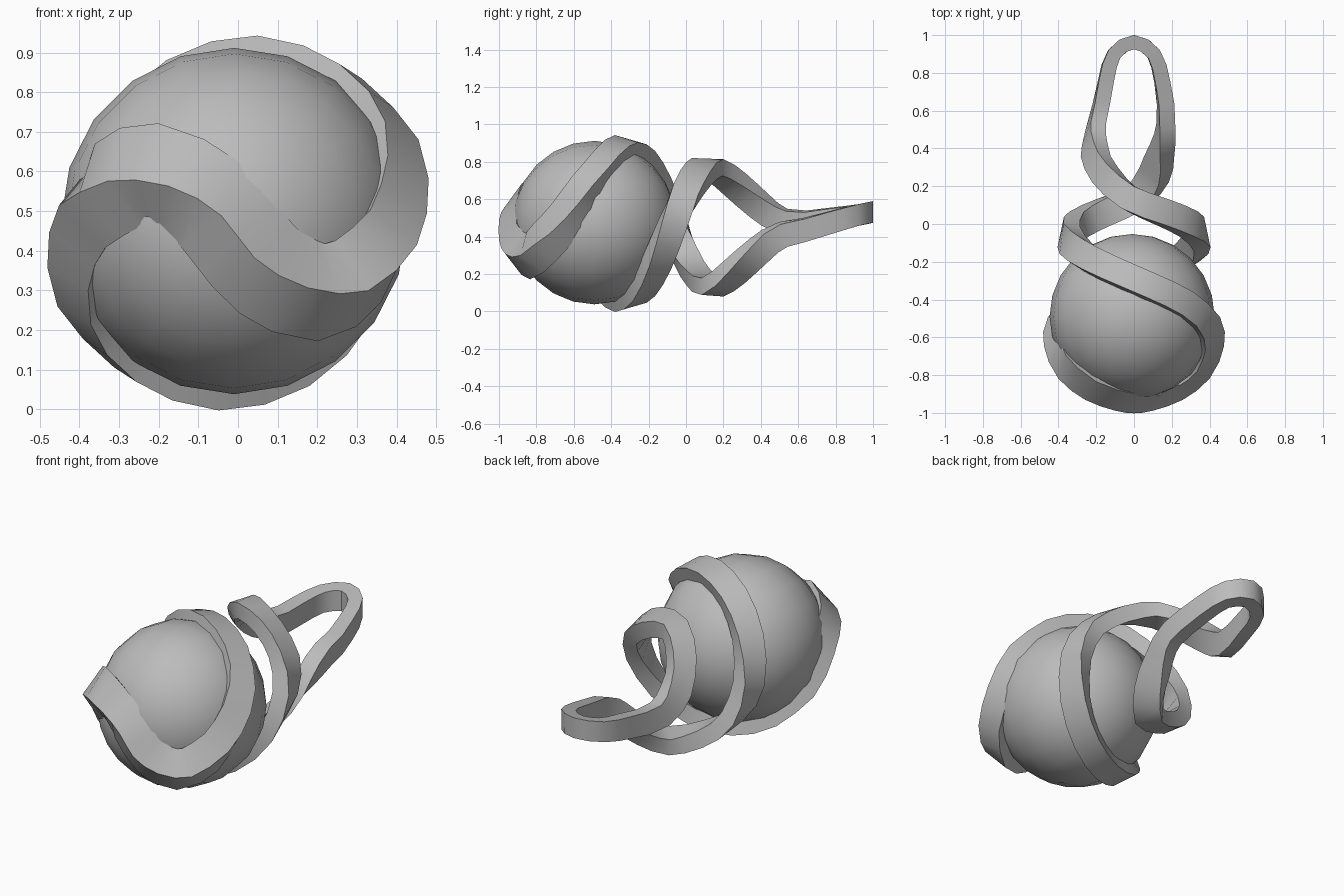
import bpy, bmesh, math
from mathutils import Vector

cube = bpy.data.objects.get("Cube")
if cube:
    bpy.data.objects.remove(cube)

MID = 0.47        # height of the two-fold axis
BALL_Y = -0.49    # ball centre along the axis
STEPS = 2         # rings per path point


def clamp(v):
    return max(0.0, min(1.0, v))


def mix(a, b, f):
    return a + (b - a) * f


def half_turn(p):
    return Vector((-p.x, p.y, -p.z))


grey = bpy.data.materials.new("plain_grey")
grey.use_nodes = True
colour = (0.5, 0.5, 0.5, 1)
grey.diffuse_color = colour
grey.node_tree.nodes["Principled BSDF"].inputs["Base Color"].default_value = colour

# Ball
bpy.ops.mesh.primitive_uv_sphere_add(segments=20, ring_count=12, radius=0.437,
                                     location=(-0.01, BALL_Y, MID + 0.005),
                                     rotation=(math.pi / 2, 0, 0))
ball = bpy.context.object
ball.name = "ball"
ball.data.materials.append(grey)
bpy.ops.object.shade_smooth()

# Half of the band: centre line from the front, round the ball, to the tail tip
path = [Vector(p) for p in (
    (0, -.907, 0), (.08, -.895, -.09), (.21, -.845, -.15), (.325, -.76, -.095),
    (.383, -.64, .035), (.375, -.53, .205), (.26, -.42, .345), (.07, -.33, .41),
    (-.13, -.24, .36), (-.28, -.155, .21), (-.345, -.07, 0), (-.29, 0, -.17),
    (-.15, .065, -.275), (.02, .14, -.32), (.13, .26, -.235), (.18, .39, -.12),
    (.185, .52, -.035), (.15, .75, -.01), (.105, .9, 0), (0, .963, 0))]
last = len(path) - 1
ghost = [half_turn(path[1])] + path + [half_turn(path[-2])]


def spline(u):
    """Point and direction on a smooth curve through the path."""
    i = min(int(u), last - 1)
    f = u - i
    a, b, c, d = ghost[i:i + 4]
    m, n = (c - a) / 2, (d - b) / 2
    k2, k3 = 3 * (c - b) - 2 * m - n, 2 * (b - c) + m + n
    return b + m * f + k2 * f * f + k3 * f ** 3, (m + 2 * k2 * f + 3 * k3 * f * f).normalized()


def section(u):
    """Four corners of the band, turned on edge and flattened at the front."""
    p, along = spline(u)
    core = min(mix(BALL_Y, p.y, clamp((p.y + .33) / .33)), .75)
    out = p - Vector((0, core, 0))
    out = (out - along * out.dot(along)).normalized()
    side = out.cross(along)
    front = clamp((5.5 - u) / 2.5)
    tail = clamp((u - 14) / 4)
    lean = 10 * clamp((9 - u) / 3) * (1 - front)
    tilt = math.radians(45 * front + lean + 18 * max(0, 1 - abs(u - 2) / 1.5))
    wide = mix(mix(.14, .182, front), .115, tail) / 2
    thick = mix(mix(.09, .182, front), .075, tail) / 2
    depth = mix(1, .74, front)
    corners = []
    for s, t in ((1, 1), (-1, 1), (-1, -1), (1, -1)):
        across = s * wide * math.cos(tilt) + t * thick * math.sin(tilt)
        raised = t * thick * math.cos(tilt) - s * wide * math.sin(tilt)
        corners.append(p + side * across + out * raised * depth)
    return corners


def place(p):
    """Raise the tail tip, lower the front and the loop, sway the loop sideways."""
    lift = .085 * clamp((p.y - .6) / .4) - .023 * clamp(p.y / .1)
    lift -= .035 * clamp((-p.y - .7) / .2)
    sway = -.035 * clamp(1 - abs(p.y - .36) / .3)
    return p + Vector((sway, 0, MID + lift))


# Band: both halves joined into one closed loop
bm = bmesh.new()
for turn in (lambda p: p, half_turn):
    rings = [[bm.verts.new(place(turn(c))) for c in section(k / STEPS)]
             for k in range(last * STEPS + 1)]
    for a, b in zip(rings, rings[1:]):
        for k in range(4):
            j = (k + 1) % 4
            bm.faces.new((a[k], a[j], b[j], b[k]))
bmesh.ops.remove_doubles(bm, verts=bm.verts, dist=0.004)
bmesh.ops.recalc_face_normals(bm, faces=bm.faces)
mesh = bpy.data.meshes.new("twisted_band")
bm.to_mesh(mesh)
bm.free()
mesh.materials.append(grey)
band = bpy.data.objects.new("twisted_band", mesh)
bpy.context.collection.objects.link(band)
bpy.ops.object.select_all(action='DESELECT')
band.select_set(True)
bpy.context.view_layer.objects.active = band
bpy.ops.object.shade_smooth_by_angle(angle=math.radians(35))
